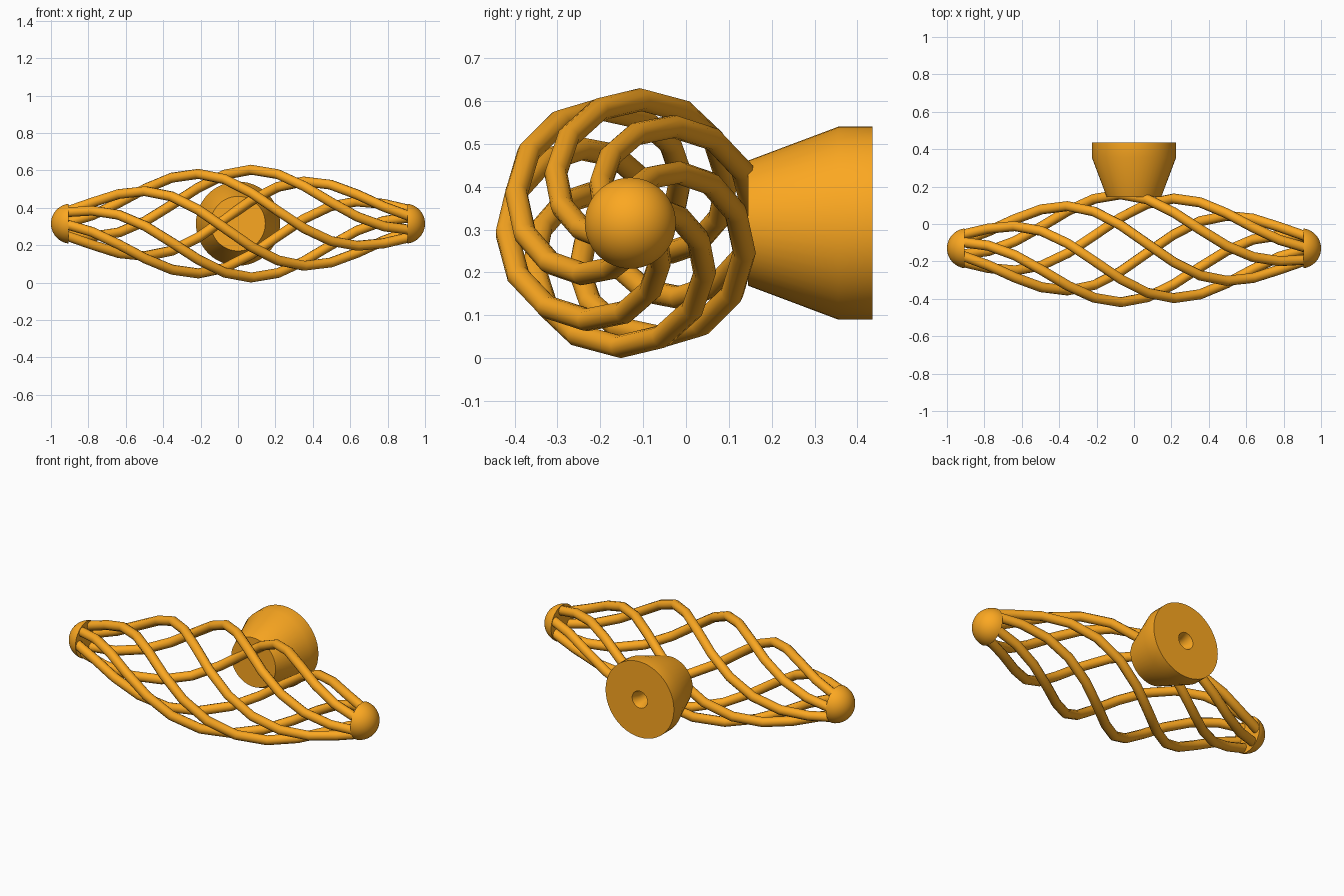
import bpy, bmesh, math
from mathutils import Matrix

if "Cube" in bpy.data.objects:
    bpy.data.objects.remove(bpy.data.objects["Cube"])

CY, CZ = -0.13, 0.315          # axis of the twisted cage
mat = bpy.data.materials.new("orange")
mat.diffuse_color = (0.97, 0.39, 0.015, 1)
mat.use_nodes = True
mat.node_tree.nodes["Principled BSDF"].inputs["Base Color"].default_value = mat.diffuse_color


def finish(obj, angle=40):
    obj.data.materials.clear()
    obj.data.materials.append(mat)
    bpy.ops.object.select_all(action='DESELECT')
    obj.select_set(True)
    bpy.context.view_layer.objects.active = obj
    bpy.ops.object.shade_smooth_by_angle(angle=math.radians(angle))


def lathe(name, profile, matrix, sides=48):
    """Revolve (radius, height) points around local z, starting and ending on the axis."""
    bm = bmesh.new()
    verts = [bm.verts.new((r, 0, h)) for r, h in profile]
    edges = [bm.edges.new(p) for p in zip(verts, verts[1:])]
    bmesh.ops.spin(bm, geom=verts + edges, cent=(0, 0, 0), axis=(0, 0, 1),
                   angle=math.tau, steps=sides)
    bmesh.ops.remove_doubles(bm, verts=bm.verts, dist=1e-5)
    bmesh.ops.dissolve_degenerate(bm, dist=1e-6, edges=bm.edges)
    bmesh.ops.recalc_face_normals(bm, faces=bm.faces)
    bm.transform(matrix)
    mesh = bpy.data.meshes.new(name)
    bm.to_mesh(mesh)
    bm.free()
    obj = bpy.data.objects.new(name, mesh)
    bpy.context.collection.objects.link(obj)
    finish(obj)


# Twisted cage bars: six tapering helices with coarse segments
BARS, SEGS, HALF = 6, 13, 0.92
for k in range(BARS):
    curve = bpy.data.curves.new(f"cage_bar_{k + 1}", 'CURVE')
    curve.dimensions = '3D'
    curve.bevel_depth = 0.027
    curve.bevel_resolution = 3
    curve.use_fill_caps = True
    spline = curve.splines.new('POLY')
    spline.points.add(SEGS)
    for i, p in enumerate(spline.points):
        x = HALF * (2 * i / SEGS - 1)
        r = 0.072 + 0.219 * max(0, math.cos(math.pi / 2 * x / HALF)) ** 1.15
        a = math.radians(75 + 144 * x + 60 * k)
        p.co = (x, CY + r * math.cos(a), CZ + r * math.sin(a), 1)
    bar = bpy.data.objects.new(curve.name, curve)
    bpy.context.collection.objects.link(bar)
    bpy.ops.object.select_all(action='DESELECT')
    bar.select_set(True)
    bpy.context.view_layer.objects.active = bar
    bpy.ops.object.convert(target='MESH')
    finish(bpy.context.view_layer.objects.active)

# Domed end caps with a flat inner face
R, C, CUT = 0.107, 0.893, 0.905
start = math.asin((CUT - C) / R)
dome = [(0, CUT)]
for i in range(13):
    a = start + (math.pi / 2 - start) * i / 12
    dome.append((R * math.cos(a) if i < 12 else 0, C + R * math.sin(a)))
for side, label in ((1, "right"), (-1, "left")):
    lathe(f"end_cap_{label}", dome,
          Matrix.Translation((0, CY, CZ)) @ Matrix.Rotation(side * math.pi / 2, 4, 'Y'))

# Tapered mounting stem with a blind screw hole in the back
stem = [(0, 0.145), (0.146, 0.145), (0.225, 0.355), (0.225, 0.435),
        (0.05, 0.435), (0.034, 0.39), (0.034, 0.28), (0, 0.28)]
lathe("mounting_stem", stem,
      Matrix.Translation((0, 0, CZ)) @ Matrix.Rotation(-math.pi / 2, 4, 'X'))
